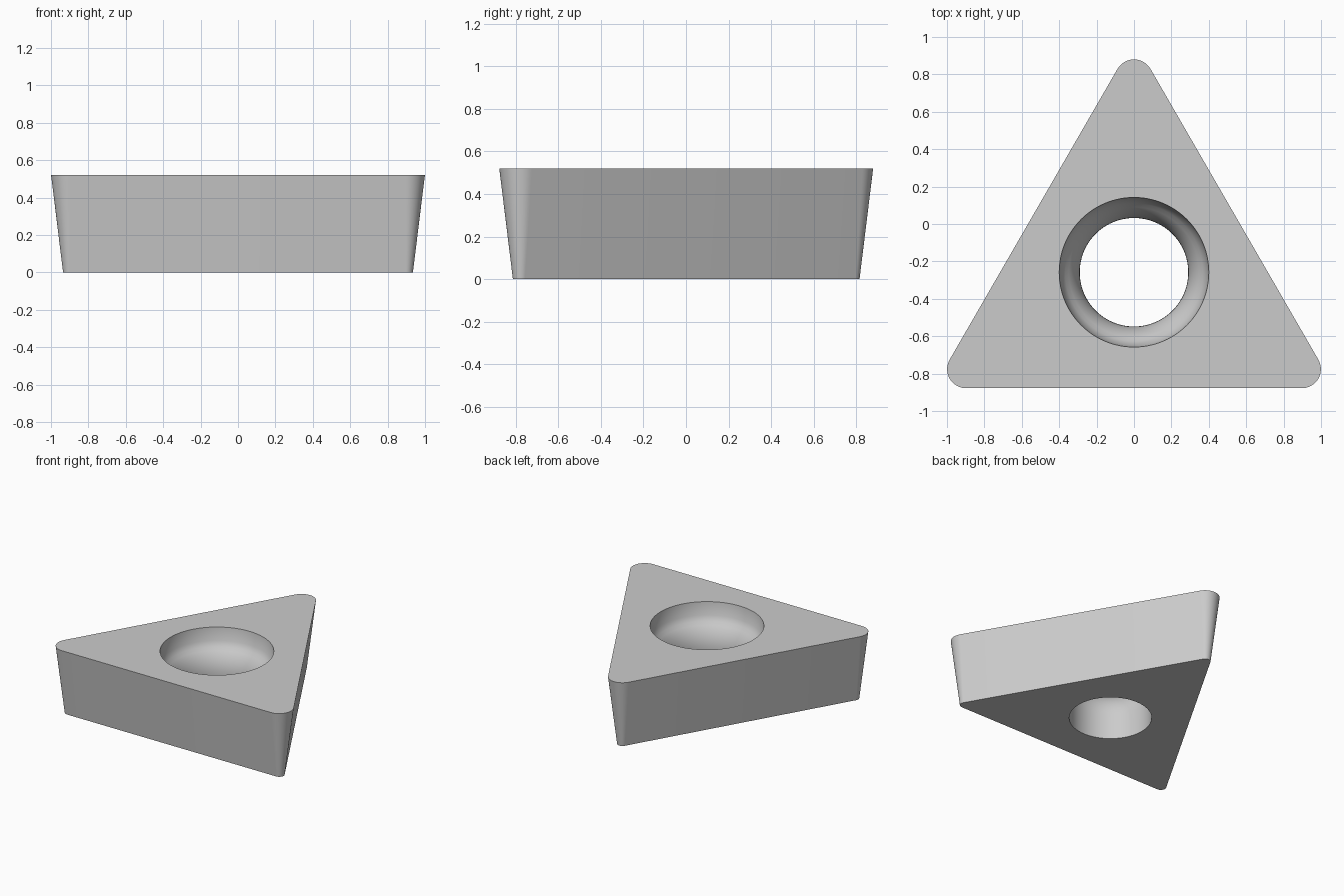
import bpy, bmesh, math

if "Cube" in bpy.data.objects:
    bpy.data.objects.remove(bpy.data.objects["Cube"])

CY = -0.258          # centre of the hole and triangle
CORNER = 0.518       # inradius of the triangle of corner-arc centres
H = 0.52
ARC, N = 16, 96


def outline(bm, r, z):
    # rounded triangle with corner radius r
    pts = []
    for k in range(3):
        a = math.radians(90 + 120 * k)
        cx, cy = 2 * CORNER * math.cos(a), CY + 2 * CORNER * math.sin(a)
        for i in range(ARC + 1):
            t = a + math.radians(-60 + 120 * i / ARC)
            pts.append(bm.verts.new((cx + r * math.cos(t), cy + r * math.sin(t), z)))
    return pts


def circle(bm, r, z):
    return [bm.verts.new((r * math.cos(2 * math.pi * i / N),
                          CY + r * math.sin(2 * math.pi * i / N), z)) for i in range(N)]


def bridge(bm, a, b):
    n = len(a)
    for i in range(n):
        j = (i + 1) % n
        bm.faces.new((a[i], a[j], b[j], b[i]))


def cap(bm, loops):
    # flat face between the outline and the hole
    edges = []
    for lp in loops:
        edges += [bm.edges.get((lp[i], lp[(i + 1) % len(lp)])) for i in range(len(lp))]
    bmesh.ops.triangle_fill(bm, edges=edges, use_beauty=True)


bm = bmesh.new()
# tapered sides
low, high = outline(bm, 0.038, 0), outline(bm, 0.102, H)
bridge(bm, low, high)

# countersunk hole: steep rim, rounded seat, straight bore
profile = [(0.40, H), (0.39, 0.42)]
for i in range(1, 9):
    t = math.radians(55 * (1 - i / 8))
    s = 1 - math.cos(math.radians(55))
    profile.append((0.29 + 0.10 * (1 - math.cos(t)) / s,
                    0.20 + 0.20 * math.sin(t) / math.sin(math.radians(55))))
profile.append((0.29, 0))
rings = [circle(bm, r, z) for r, z in profile]
for a, b in zip(rings, rings[1:]):
    bridge(bm, a, b)

cap(bm, [high, rings[0]])
cap(bm, [low, rings[-1]])
bmesh.ops.recalc_face_normals(bm, faces=bm.faces)

me = bpy.data.meshes.new("cutting_insert")
bm.to_mesh(me)
bm.free()
ob = bpy.data.objects.new("cutting_insert", me)
bpy.context.collection.objects.link(ob)
bpy.context.view_layer.objects.active = ob
ob.select_set(True)
bpy.ops.object.shade_smooth_by_angle(angle=math.radians(35))
